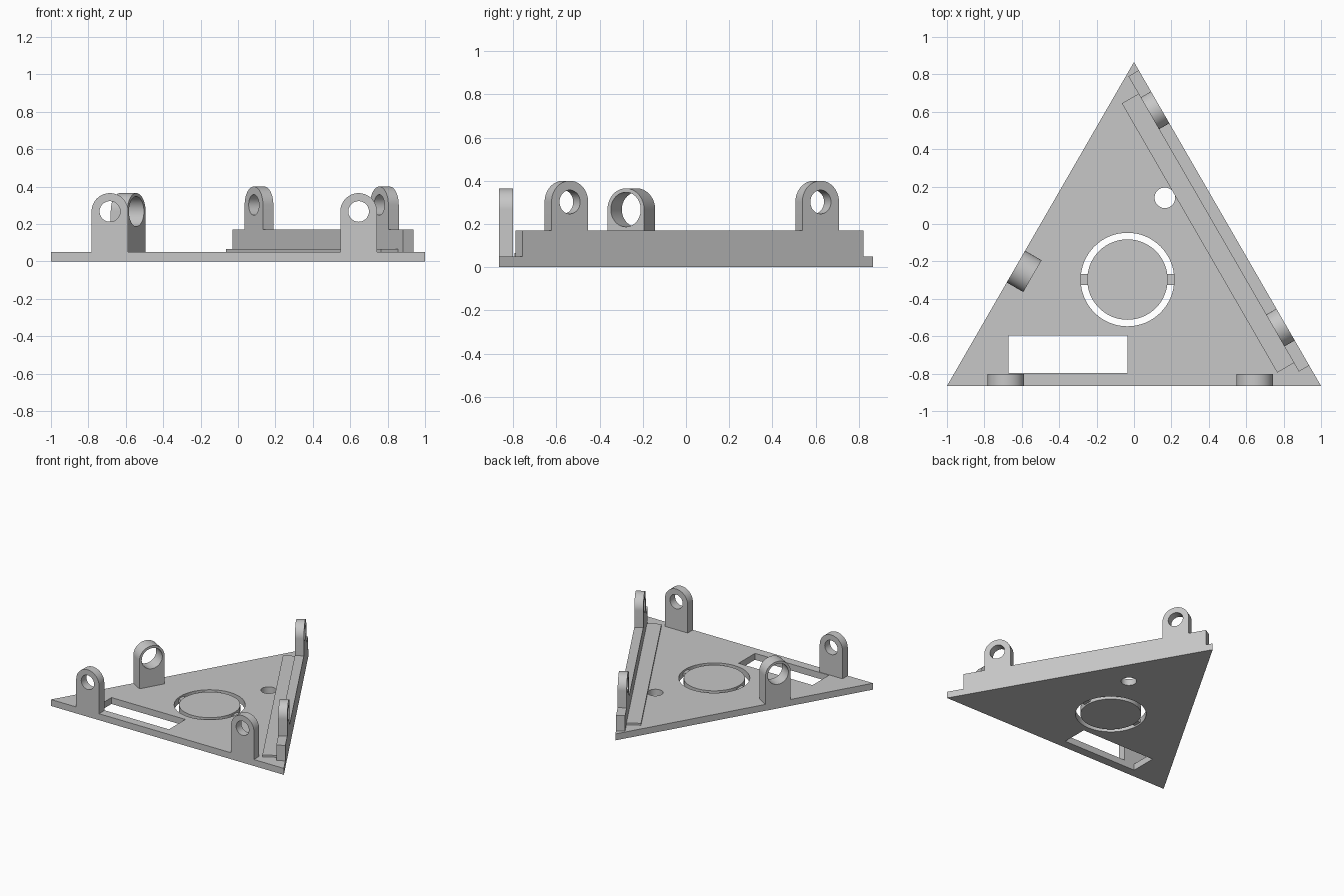
import bpy, bmesh, math
from mathutils import Matrix, Vector

cube = bpy.data.objects.get("Cube")
if cube:
    bpy.data.objects.remove(cube, do_unlink=True)

grey = bpy.data.materials.new("light grey")
grey.use_nodes = True
colour = (0.57, 0.57, 0.57, 1)
grey.diffuse_color = colour
grey.node_tree.nodes["Principled BSDF"].inputs["Base Color"].default_value = colour

APOTHEM = 1 / math.sqrt(3)
CENTRE_Y = -math.sqrt(3) / 2 + APOTHEM
THICK = 0.05      # base plate
WALL = 0.064      # wall and thin lugs
WALL_TOP = 0.17


def circle(x, y, r, n=64):
    return [(x + r * math.cos(2 * math.pi * i / n), y + r * math.sin(2 * math.pi * i / n))
            for i in range(n)]


def rect(x0, x1, y0, y1):
    return [(x0, y0), (x1, y0), (x1, y1), (x0, y1)]


def slab(name, outlines, depth, matrix=Matrix()):
    """Flat profile (first outline solid, the rest holes) extruded along local z."""
    curve = bpy.data.curves.new(name + "_profile", 'CURVE')
    curve.dimensions = '2D'
    curve.fill_mode = 'BOTH'
    curve.extrude = depth / 2
    for pts in outlines:
        spline = curve.splines.new('POLY')
        spline.points.add(len(pts) - 1)
        for p, (x, y) in zip(spline.points, pts):
            p.co = (x, y, 0, 1)
        spline.use_cyclic_u = True
    temp = bpy.data.objects.new(name + "_temp", curve)
    mesh = bpy.data.meshes.new_from_object(temp)
    bpy.data.objects.remove(temp)
    bpy.data.curves.remove(curve)

    bm = bmesh.new()
    bm.from_mesh(mesh)
    bmesh.ops.remove_doubles(bm, verts=bm.verts, dist=1e-5)
    bmesh.ops.recalc_face_normals(bm, faces=bm.faces)
    bm.transform(matrix @ Matrix.Translation((0, 0, depth / 2)))
    bm.to_mesh(mesh)
    bm.free()
    mesh.name = name
    mesh.materials.clear()
    mesh.materials.append(grey)
    for f in mesh.polygons:
        f.material_index = 0
    obj = bpy.data.objects.new(name, mesh)
    bpy.context.collection.objects.link(obj)
    bpy.ops.object.select_all(action='DESELECT')
    obj.select_set(True)
    bpy.context.view_layer.objects.active = obj
    bpy.ops.object.shade_smooth_by_angle(angle=math.radians(30))
    return obj


def edge_frame(angle, inset):
    """Local x along a plate edge, y up, z outward, starting inset from the edge."""
    a = math.radians(angle)
    out = Vector((math.cos(a), math.sin(a), 0))
    up = Vector((0, 0, 1))
    origin = Vector((0, CENTRE_Y, 0)) + out * (APOTHEM - inset)
    m = Matrix((up.cross(out), up, out)).transposed().to_4x4()
    m.translation = origin
    return m


def lug(name, angle, along, base, axis, radius, hole, depth):
    """Round-topped upright with a through hole."""
    arch = [(along + radius * math.cos(math.pi * i / 32),
             axis + radius * math.sin(math.pi * i / 32)) for i in range(33)]
    arch += [(along - radius, base), (along + radius, base)]
    slab(name, [arch, circle(along, axis, hole)], depth, edge_frame(angle, depth))


FRONT, RIGHT, LEFT = -90, 30, 150

# Triangular base plate with its openings
triangle = [(math.cos(math.radians(a)) * 2 * APOTHEM,
             CENTRE_Y + math.sin(math.radians(a)) * 2 * APOTHEM) for a in (90, 210, 330)]
ring = (-0.035, -0.297)
slab("base_plate", [triangle, circle(*ring, 0.25), circle(0.165, 0.14, 0.055),
                    rect(-0.67, -0.035, -0.797, -0.595)], THICK)

# Round disc held in the large opening by two thin bridges
slab("centre_disc", [circle(*ring, 0.215)], THICK)
for side, name in ((-1, "right_bridge"), (1, "left_bridge")):
    x = ring[0] + side * 0.232
    slab(name, [rect(x - 0.022, x + 0.022, ring[1] - 0.03, ring[1] + 0.03)], 0.025,
         Matrix.Translation((0, 0, 0.012)))

# Wall and low step along the left-hand edge
slab("side_wall", [rect(-0.874, 0.949, THICK, WALL_TOP)], WALL, edge_frame(RIGHT, WALL))
slab("wall_step", [rect(-0.821, 0.841, THICK, 0.065)], 0.103, edge_frame(RIGHT, WALL + 0.103))

# Lugs on the three edges
for name, along in (("front_right_lug", -0.685), ("front_left_lug", 0.645)):
    lug(name, FRONT, along, THICK, 0.267, 0.098, 0.055, WALL)
for name, along in (("wall_back_lug", 0.72), ("wall_front_lug", -0.621)):
    lug(name, RIGHT, along, WALL_TOP, 0.302, 0.098, 0.055, WALL)
lug("thick_lug", LEFT, 0.263, THICK, 0.267, 0.098, 0.08, 0.102)
